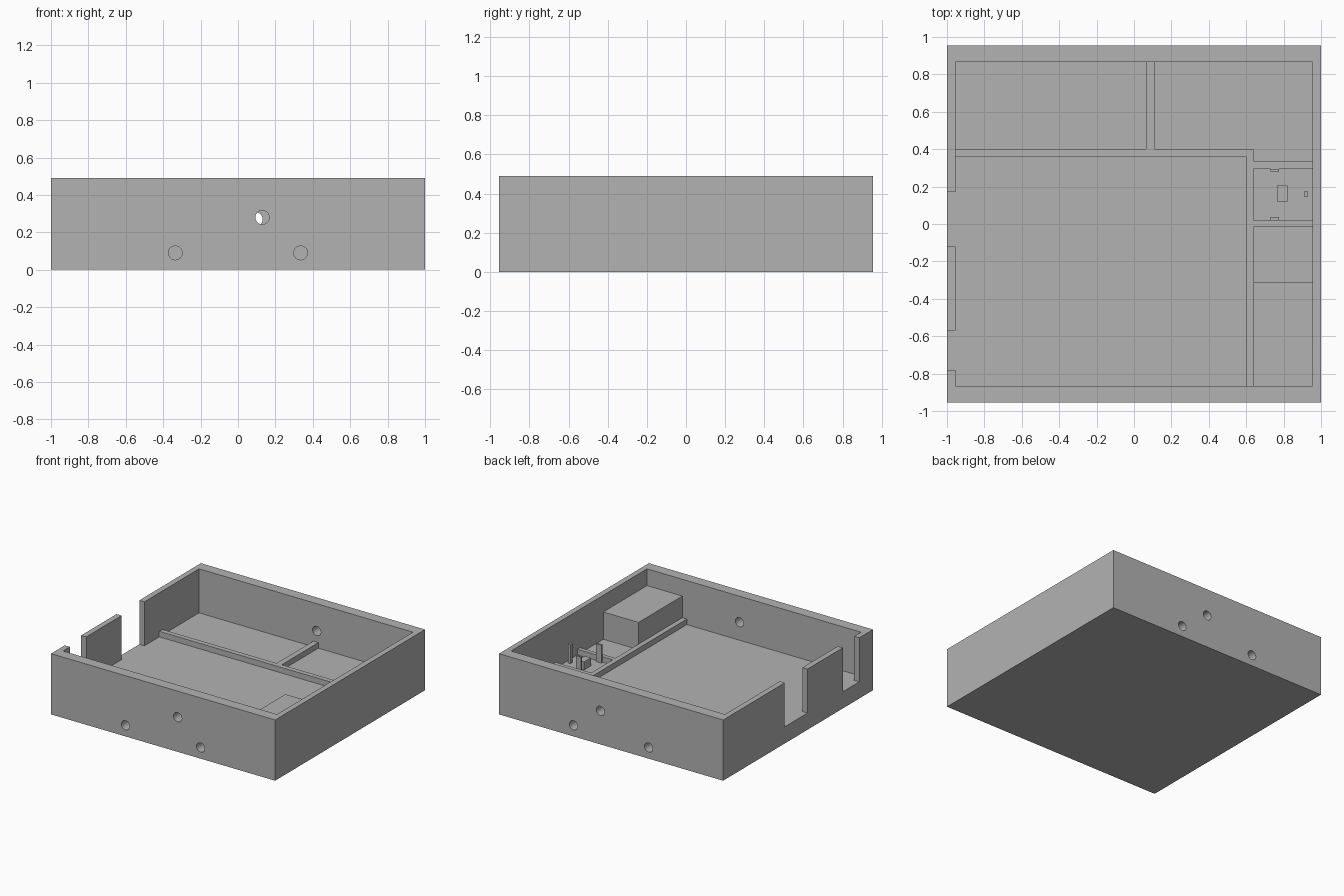
import bpy
import math

if "Cube" in bpy.data.objects:
    bpy.data.objects.remove(bpy.data.objects["Cube"], do_unlink=True)

grey = bpy.data.materials.new("plain grey")
grey.use_nodes = True
colour = (0.45, 0.45, 0.45, 1)
grey.diffuse_color = colour
grey.node_tree.nodes["Principled BSDF"].inputs["Base Color"].default_value = colour

FLOOR, RIB, RIM = 0.135, 0.18, 0.49
IN_X, IN_Y, OUT_Y = 0.955, 0.867, 0.955


def box(name, x, y, z):
    """Box spanning the given (low, high) ranges."""
    bpy.ops.mesh.primitive_cube_add(size=1, location=[sum(r) / 2 for r in (x, y, z)])
    ob = bpy.context.object
    ob.name = name
    ob.scale = [r[1] - r[0] for r in (x, y, z)]
    bpy.ops.object.transform_apply(location=False, rotation=False, scale=True)
    ob.data.materials.append(grey)
    return ob


def hole(x, y, z, depth):
    """Round cutter running along y, centred on the outer wall face."""
    bpy.ops.mesh.primitive_cylinder_add(vertices=40, radius=0.037, depth=2 * depth,
                                        location=(x, y, z),
                                        rotation=(math.pi / 2, 0, 0))
    ob = bpy.context.object
    ob.data.materials.append(grey)
    return ob


def cut(target, cutter):
    cutter.hide_render = True
    mod = target.modifiers.new("cut", 'BOOLEAN')
    mod.operation, mod.solver, mod.object = 'DIFFERENCE', 'EXACT', cutter
    bpy.context.view_layer.objects.active = target
    bpy.ops.object.modifier_apply(modifier=mod.name)
    bpy.data.objects.remove(cutter, do_unlink=True)


# Open tray with a thick solid floor
tray = box("tray", (-1, 1), (-OUT_Y, OUT_Y), (0, RIM))
cut(tray, box("cavity", (-IN_X, IN_X), (-IN_Y, IN_Y), (FLOOR, 1)))

# Two openings in the side wall, down to the floor
for low, high in ((-0.12, 0.17), (-0.78, -0.57)):
    cut(tray, box("opening", (-1.1, -0.9), (low, high), (FLOOR, 1)))

# Blind holes in the floor slab and one cable hole through each end wall
for side, cable_x, cable_z in ((-1, 0.13, 0.28), (1, 0.095, 0.27)):
    for x in (-0.335, 0.335):
        cut(tray, hole(x, side * OUT_Y, 0.09, 0.1))
    cut(tray, hole(cable_x, side * OUT_Y, cable_z, 0.15))

# Low ribs dividing the floor
SUNK = FLOOR - 0.01
ribs = {
    "long_rib": ((-IN_X, 0.64), (0.36, 0.40)),
    "side_rib": ((0.60, 0.64), (-IN_Y, 0.36)),
    "back_rib": ((0.065, 0.11), (0.40, IN_Y)),
    "bay_back_rib": ((0.64, IN_X), (0.295, 0.338)),
    "bay_front_rib": ((0.64, IN_X), (-0.015, 0.02)),
    "rib_corner": ((0.60, 0.64), (0.295, 0.36)),
}
for name, (x, y) in ribs.items():
    box(name, x, y, (SUNK, RIB))

# Raised block in the front corner
box("corner_block", (0.64, IN_X), (-IN_Y, -0.31), (SUNK, 0.355))

# Holder in the small bay: pedestal, locating pin and two clips
box("pedestal", (0.765, 0.82), (0.12, 0.207), (SUNK, 0.20))
box("pin", (0.91, 0.93), (0.146, 0.174), (SUNK, 0.29))
for name, y in (("back_clip", (0.28, 0.295)), ("front_clip", (0.02, 0.037))):
    box(name, (0.73, 0.775), y, (SUNK, 0.28))
